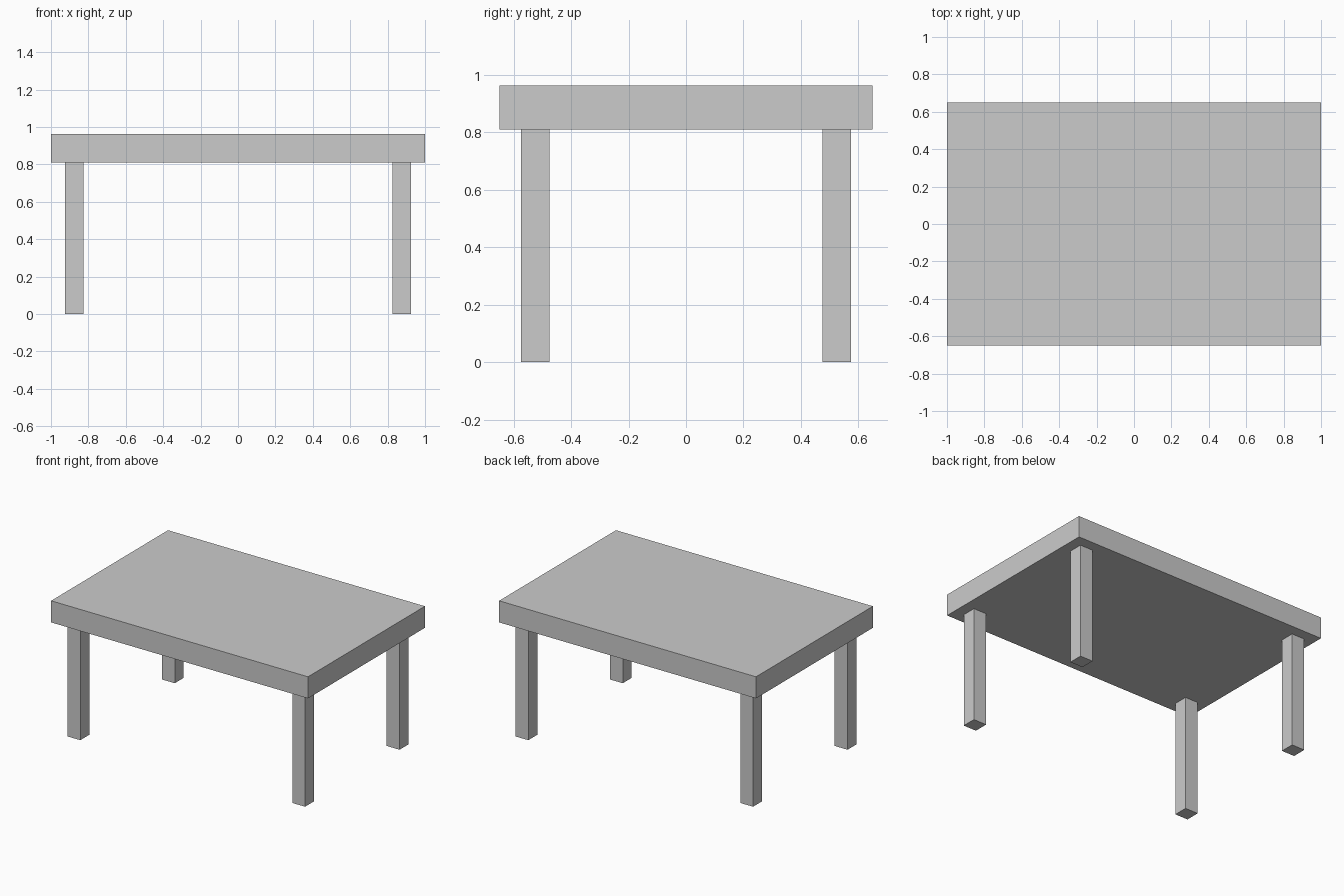
import bpy

if "Cube" in bpy.data.objects:
    bpy.data.objects.remove(bpy.data.objects["Cube"])


def box(name, lo, hi):
    """Axis-aligned box between two corners."""
    centre = [(a + b) / 2 for a, b in zip(lo, hi)]
    size = [b - a for a, b in zip(lo, hi)]
    bpy.ops.mesh.primitive_cube_add(size=1, location=centre)
    obj = bpy.context.object
    obj.name = name
    obj.scale = size
    bpy.ops.object.transform_apply(location=False, rotation=False, scale=True)
    return obj


LEG_HEIGHT, TOP_HEIGHT = 0.811, 0.963
LEG_X, LEG_Y, HALF_LEG = 0.875, 0.525, 0.05

# Thick slab table top
box("table_top", (-1, -0.65, LEG_HEIGHT), (1, 0.65, TOP_HEIGHT))

# Four square legs, inset from the corners
for side, sx in (("left", -1), ("right", 1)):
    for end, sy in (("front", -1), ("back", 1)):
        x, y = sx * LEG_X, sy * LEG_Y
        box(f"{end}_{side}_leg",
            (x - HALF_LEG, y - HALF_LEG, 0),
            (x + HALF_LEG, y + HALF_LEG, LEG_HEIGHT))
